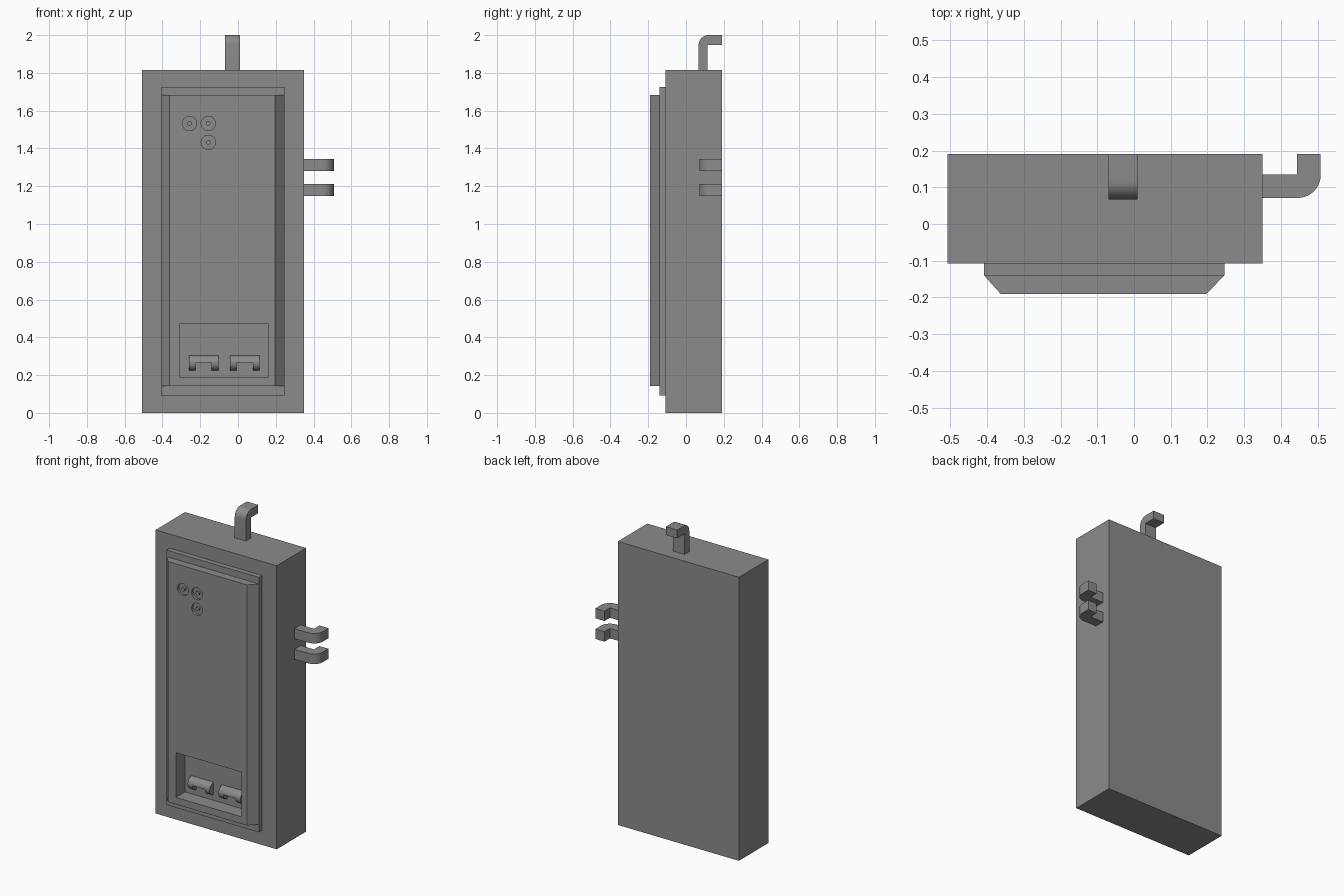
import bpy, bmesh, math
from mathutils import Vector

if "Cube" in bpy.data.objects:
    bpy.data.objects.remove(bpy.data.objects["Cube"])

# axis -> how profile (a, b) and extrusion value e map to x, y, z
AXES = {'X': lambda a, b, e: Vector((e, a, b)),
        'Y': lambda a, b, e: Vector((a, e, b)),
        'Z': lambda a, b, e: Vector((a, b, e))}

dark_grey = bpy.data.materials.new('dark_grey')
dark_grey.diffuse_color = (0.26, 0.26, 0.26, 1)
dark_grey.use_nodes = True
dark_grey.node_tree.nodes["Principled BSDF"].inputs["Base Color"].default_value = dark_grey.diffuse_color


def prism(name, profile, axis, lo, hi, smooth=False):
    bm = bmesh.new()
    face = bm.faces.new([bm.verts.new(AXES[axis](a, b, lo)) for a, b in profile])
    out = bmesh.ops.extrude_face_region(bm, geom=[face])
    verts = [g for g in out['geom'] if isinstance(g, bmesh.types.BMVert)]
    bmesh.ops.translate(bm, verts=verts, vec=AXES[axis](0, 0, hi - lo))
    bmesh.ops.recalc_face_normals(bm, faces=bm.faces)
    mesh = bpy.data.meshes.new(name)
    bm.to_mesh(mesh)
    bm.free()
    mesh.materials.append(dark_grey)
    obj = bpy.data.objects.new(name, mesh)
    bpy.context.collection.objects.link(obj)
    if smooth:
        bpy.ops.object.select_all(action='DESELECT')
        obj.select_set(True)
        bpy.context.view_layer.objects.active = obj
        bpy.ops.object.shade_smooth_by_angle(angle=math.radians(30))
    return obj


def rect(a0, a1, b0, b1):
    return [(a0, b0), (a1, b0), (a1, b1), (a0, b1)]


def arc(ca, cb, r, start, end, n):
    angles = [math.radians(start + (end - start) * i / n) for i in range(n + 1)]
    return [(ca + r * math.cos(t), cb + r * math.sin(t)) for t in angles]


def circle(ca, cb, r, n=32):
    return arc(ca, cb, r, 0, 360, n)[:-1]


def cut(target, cutter):
    cutter.hide_render = True
    mod = target.modifiers.new('cut', 'BOOLEAN')
    mod.operation = 'DIFFERENCE'
    mod.solver = 'EXACT'
    mod.object = cutter
    bpy.context.view_layer.objects.active = target
    bpy.ops.object.modifier_apply(modifier=mod.name)


FACE = -0.108        # cabinet front
TRAY_BACK = -0.098   # back wall of the tray

# cabinet
cabinet = prism('cabinet', rect(-0.508, 0.35, FACE, 0.19), 'Z', 0, 1.815)

# door: flat backing plate and front panel with bevelled long sides
plate = prism('door_plate', rect(-0.408, 0.246, 0.093, 1.725), 'Y', -0.14, FACE)
panel = prism('door_panel', [(-0.408, -0.14), (-0.363, -0.19), (0.197, -0.19), (0.246, -0.14)],
              'Z', 0.143, 1.683)

# recessed tray opening
tray = prism('tray_cutter', rect(-0.307, 0.158, 0.188, 0.474), 'Y', -0.25, TRAY_BACK)
cutters = [tray]
for part in (cabinet, plate, panel):
    cut(part, tray)

# round button sockets with a small pin in each
for i, (x, z) in enumerate([(-0.257, 1.532), (-0.157, 1.532), (-0.157, 1.432)]):
    socket = prism('socket_cutter', circle(x, z, 0.038), 'Y', -0.25, -0.175)
    cut(panel, socket)
    cutters.append(socket)
    prism(f'button_pin_{i + 1}', circle(x, z, 0.012, 16), 'Y', -0.188, -0.173, True)

# half-round pull handles on the tray back, notched underneath
for i, x in enumerate((-0.182, 0.036)):
    profile = arc(TRAY_BACK, 0.265, 0.04, 90, 270, 16)
    handle = prism(f'tray_handle_{i + 1}', profile, 'X', x - 0.078, x + 0.078, True)
    notch = prism('notch_cutter', rect(x - 0.043, x + 0.043, 0.2, 0.264), 'Y', -0.2, -0.05)
    cut(handle, notch)
    cutters.append(notch)

# top pipe: goes up and bends back, rounded outside corner
prism('top_pipe', [(0.115, 1.815), (0.115, 1.947), (0.19, 1.947), (0.19, 2.0)]
      + arc(0.118, 1.949, 0.051, 90, 180, 10) + [(0.067, 1.815)], 'X', -0.07, 0.01, True)

# two side pipes: go out and bend back
for i, z in enumerate((1.148, 1.28)):
    prism(f'side_pipe_{i + 1}', [(0.35, 0.135), (0.35, 0.071)]
          + arc(0.446, 0.133, 0.062, -90, 0, 10)
          + [(0.508, 0.19), (0.444, 0.19), (0.444, 0.135)], 'Z', z, z + 0.064, True)

for c in cutters:
    bpy.data.objects.remove(c)
